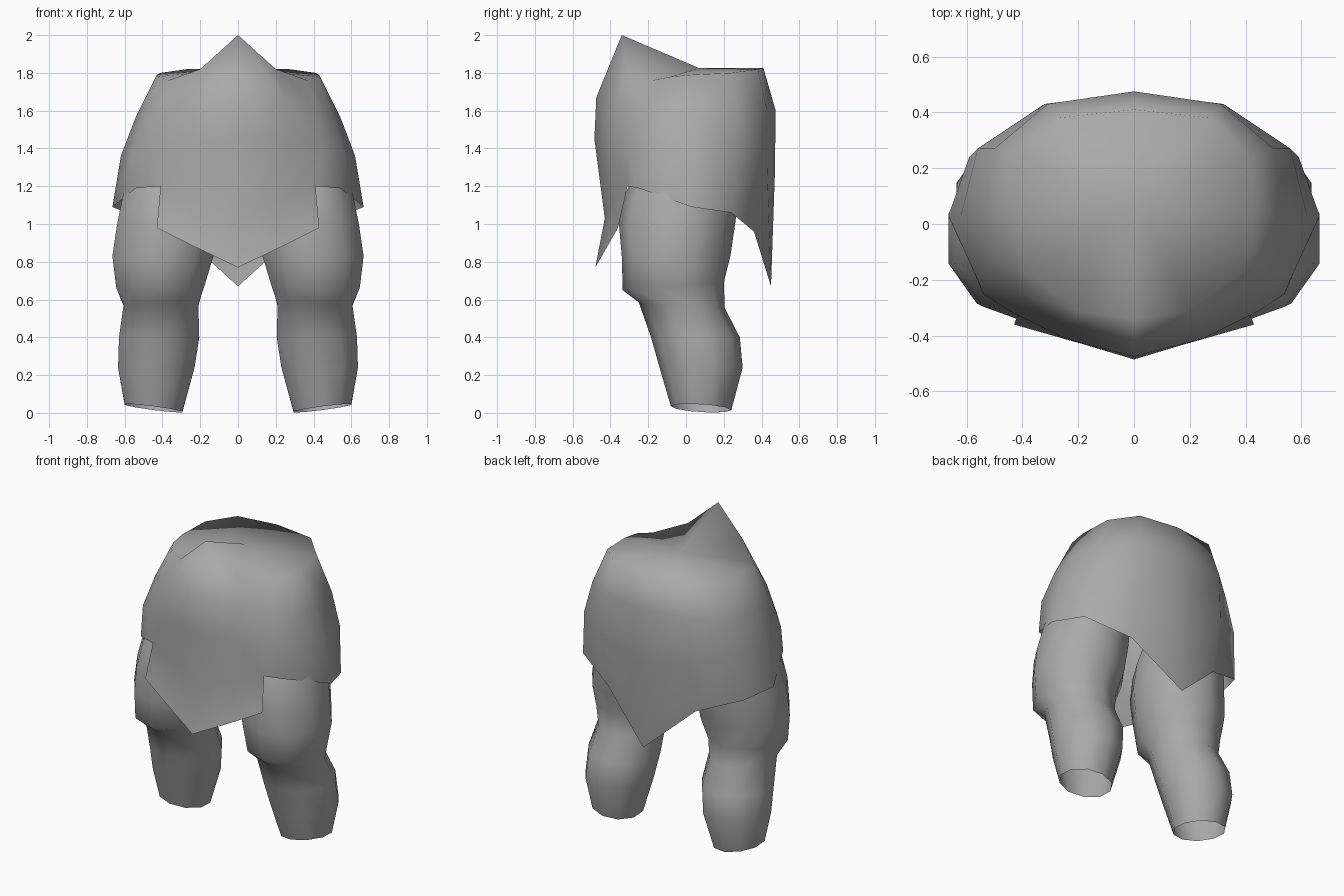
import bpy, bmesh, math

if "Cube" in bpy.data.objects:
    bpy.data.objects.remove(bpy.data.objects["Cube"])

cloth = bpy.data.materials.new("plain grey")
cloth.diffuse_color = (0.4, 0.4, 0.4, 1)
cloth.use_nodes = True
cloth.node_tree.nodes["Principled BSDF"].inputs["Base Color"].default_value = cloth.diffuse_color


def finish(name, bm):
    """Turn a bmesh into a smooth shaded object."""
    bmesh.ops.remove_doubles(bm, verts=bm.verts, dist=0.0005)
    bmesh.ops.recalc_face_normals(bm, faces=bm.faces)
    for f in bm.faces:
        f.smooth = True
    me = bpy.data.meshes.new(name)
    bm.to_mesh(me)
    bm.free()
    me.materials.append(cloth)
    ob = bpy.data.objects.new(name, me)
    bpy.context.collection.objects.link(ob)
    return ob


# Tunic: vertical strips from rim to hem, front centre round to back centre
strips = [
    [(0, -.34, 2.0), (0, -.475, 1.67), (0, -.485, 1.45), (0, -.43, 1.03), (0, -.48, .77)],
    [(.2, -.31, 1.82), (.25, -.36, 1.66), (.25, -.41, 1.45), (.22, -.38, 1.12), (.22, -.42, .875)],
    [(.37, -.18, 1.76), (.42, -.25, 1.6), (.45, -.31, 1.4), (.41, -.31, 1.2), (.43, -.36, .98)],
    [(.42, -.08, 1.78), (.51, -.14, 1.56), (.56, -.2, 1.37), (.54, -.25, 1.19)],
    [(.43, .03, 1.79), (.54, .03, 1.57), (.62, .03, 1.36), (.665, .03, 1.09)],
    [(.41, .24, 1.80), (.5, .27, 1.57), (.56, .27, 1.36), (.59, .24, 1.06)],
    [(.27, .38, 1.82), (.31, .43, 1.6), (.32, .43, 1.3), (.32, .36, .96)],
    [(0, .41, 1.825), (0, .475, 1.6), (0, .47, 1.25), (0, .45, .67)],
]
bm = bmesh.new()
top_centre = (0, .07, 1.825)
for side in (1, -1):
    def vert(p):
        return bm.verts.new((p[0] * side, p[1], p[2]))
    cols = [[vert(p) for p in s] for s in strips]
    centre = vert(top_centre)
    for a, b in zip(cols, cols[1:]):
        bm.faces.new((a[0], b[0], centre))
        for i in range(min(len(a), len(b)) - 1):
            bm.faces.new((a[i], a[i + 1], b[i + 1], b[i]))
finish("tunic", bm)

# Legs: rings of (z, inner x, outer x, front y, back y, front lift, outer lift)
rings = [
    (1.32, .16, .56, -.25, .25, 0, 0),
    (1.15, .12, .61, -.325, .28, 0, 0),
    (1.0, .115, .64, -.355, .26, 0, 0),
    (.83, .13, .665, -.34, .235, 0, 0),
    (.67, .18, .645, -.335, .20, -.02, 0),
    (.57, .21, .605, -.25, .205, .015, 0),
    (.40, .205, .63, -.185, .285, 0, 0),
    (.24, .23, .635, -.14, .30, 0, 0),
    (.025, .295, .60, -.08, .24, .01, .02),
]
SIDES = 10


def leg(name, side):
    bm = bmesh.new()
    loops = []
    for z, xi, xo, yf, yb, lf, lo in rings:
        loop = []
        for k in range(SIDES):
            a = math.tau * (k + .5) / SIDES
            c, s = math.cos(a) / math.cos(math.pi / SIDES), math.sin(a)
            x = (xi + xo) / 2 + (xo - xi) / 2 * c
            y = (yf + yb) / 2 + (yb - yf) / 2 * s
            loop.append(bm.verts.new((x * side, y, z - lf * s + lo * c)))
        loops.append(loop)
    for a, b in zip(loops, loops[1:]):
        for k in range(SIDES):
            n = (k + 1) % SIDES
            bm.faces.new((a[k], a[n], b[n], b[k]))
    finish(name, bm)


leg("right_leg", 1)
leg("left_leg", -1)
